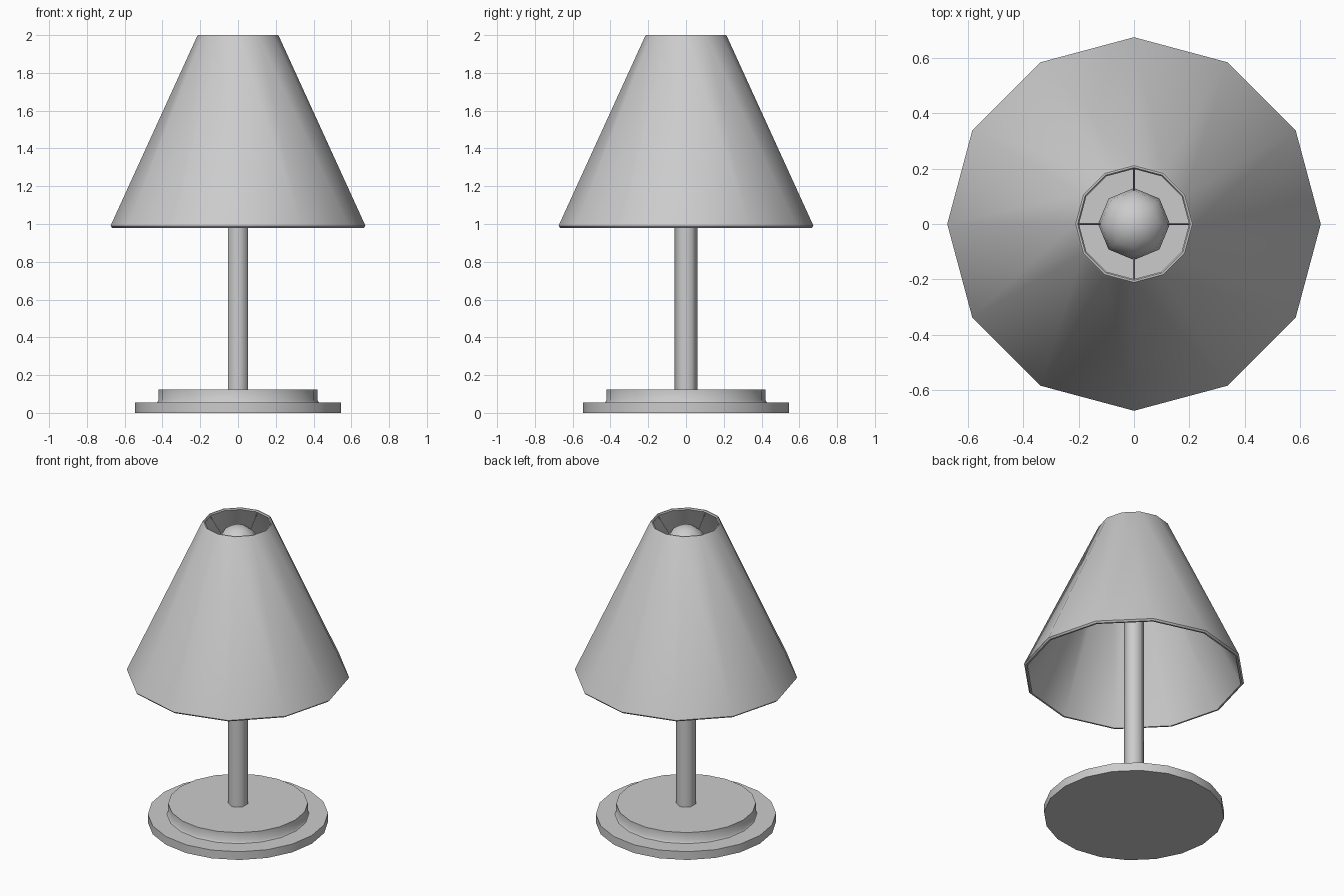
import bpy, bmesh
from math import sin, cos, pi, radians
from mathutils import Vector

if "Cube" in bpy.data.objects:
    bpy.data.objects.remove(bpy.data.objects["Cube"])


def finish(name, bm, smooth=40):
    bmesh.ops.recalc_face_normals(bm, faces=bm.faces)
    mesh = bpy.data.meshes.new(name)
    bm.to_mesh(mesh)
    bm.free()
    ob = bpy.data.objects.new(name, mesh)
    bpy.context.collection.objects.link(ob)
    bpy.ops.object.select_all(action='DESELECT')
    ob.select_set(True)
    bpy.context.view_layer.objects.active = ob
    if smooth:
        bpy.ops.object.shade_smooth_by_angle(angle=radians(smooth))
    return ob


def lathe(name, profile, sides, closed=False, smooth=40):
    """Revolve (radius, z) points; closed loops back, otherwise ends are capped."""
    bm = bmesh.new()
    rings = [[bm.verts.new((r * sin(2 * pi * k / sides), r * cos(2 * pi * k / sides), z))
              for k in range(sides)] for r, z in profile]
    pairs = list(zip(rings, rings[1:]))
    if closed:
        pairs.append((rings[-1], rings[0]))
    else:
        bm.faces.new(rings[0])
        bm.faces.new(rings[-1])
    for a, b in pairs:
        for k in range(sides):
            j = (k + 1) % sides
            bm.faces.new((a[k], a[j], b[j], b[k]))
    return finish(name, bm, smooth)


# Two-step round base
lathe("base", [(0.545, 0), (0.545, 0.055), (0.43, 0.055), (0.422, 0.065),
               (0.422, 0.125)], 20)

# Six-sided stem, running up to the bulb
lathe("stem", [(0.062, 0.12), (0.062, 1.76)], 6, smooth=65)

# Twelve-sided hollow shade with small bevels on both rims
lathe("shade", [(0.666, 0.98), (0.675, 0.99), (0.217, 1.993), (0.211, 2.0),
                (0.204, 2.0), (0.199, 1.992), (0.652, 0.99), (0.655, 0.98)],
      12, closed=True)

# Eight-sided bulb
bm = bmesh.new()
bmesh.ops.create_uvsphere(bm, u_segments=8, v_segments=8, radius=0.13)
bmesh.ops.translate(bm, verts=bm.verts, vec=(0, 0, 1.845))
finish("bulb", bm, 60)

# Four thin wires carrying the shade
for i in range(4):
    a = i * pi / 2
    top = Vector((0.206 * cos(a), 0.206 * sin(a), 1.985))
    low = Vector((0.04 * cos(a), 0.04 * sin(a), 1.79))
    bm = bmesh.new()
    bmesh.ops.create_cone(bm, cap_ends=True, segments=4, radius1=0.003,
                          radius2=0.003, depth=(top - low).length)
    ob = finish(f"shade_wire_{i + 1}", bm, 0)
    ob.location = (top + low) / 2
    ob.rotation_euler = (top - low).to_track_quat('Z', 'Y').to_euler()
